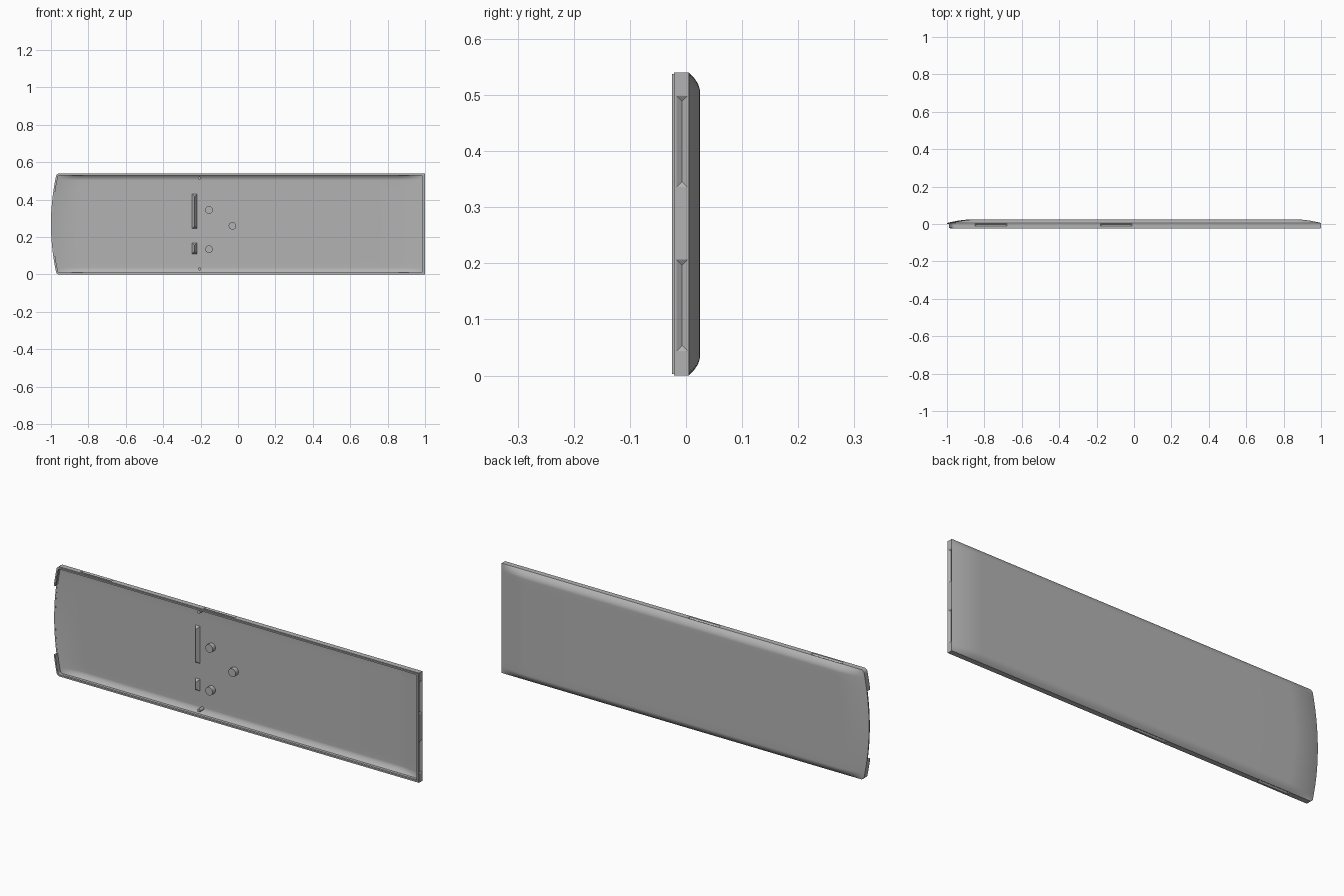
import bpy, bmesh
from mathutils import Vector, Matrix

cube = bpy.data.objects.get("Cube")
if cube:
    bpy.data.objects.remove(cube, do_unlink=True)

LENGTH, HEIGHT = 2.0, 0.54
MID = HEIGHT / 2
RIM, CROWN = 0.005, 0.02      # edge level and bulge of the back
WALL = 0.007

grey = bpy.data.materials.new("mid grey")
colour = (0.45, 0.45, 0.45, 1)
grey.diffuse_color = colour
grey.use_nodes = True
grey.node_tree.nodes["Principled BSDF"].inputs["Base Color"].default_value = colour


def make_object(name, bm):
    mesh = bpy.data.meshes.new(name)
    bm.to_mesh(mesh)
    bm.free()
    mesh.materials.append(grey)
    obj = bpy.data.objects.new(name, mesh)
    bpy.context.collection.objects.link(obj)
    return obj


def smooth(obj):
    bpy.ops.object.select_all(action='DESELECT')
    obj.select_set(True)
    bpy.context.view_layer.objects.active = obj
    bpy.ops.object.shade_smooth_by_angle(angle=0.5)


def box(name, low, high):
    low, high = Vector(low), Vector(high)
    bm = bmesh.new()
    bmesh.ops.create_cube(bm, size=1)
    for v in bm.verts:
        v.co = (low + high) / 2 + v.co * (high - low)
    return make_object(name, bm)


def hip(name, centre, along, out, length, width, depth, base=0.0):
    """Hipped-roof wedge: open base at centre, ridge at depth along out."""
    along, out = Vector(along), Vector(out)
    side = out.cross(along)
    bm = bmesh.new()
    rings = []
    for level in (-base, 0):
        rings.append([bm.verts.new(Vector(centre) + along * a * length / 2
                                   + side * s * width / 2 + out * level)
                      for a, s in ((-1, -1), (1, -1), (1, 1), (-1, 1))])
    run = length / 2 - width / 2
    r0, r1 = [bm.verts.new(Vector(centre) + along * a * run + out * depth) for a in (-1, 1)]
    low, top = rings
    bm.faces.new(low)
    for i in range(4):
        bm.faces.new((low[i], low[i - 1], top[i - 1], top[i]))
    for face in ((top[0], top[1], r1, r0), (top[1], top[2], r1),
                 (top[2], top[3], r0, r1), (top[3], top[0], r0)):
        bm.faces.new(face)
    bmesh.ops.recalc_face_normals(bm, faces=bm.faces)
    return make_object(name, bm)


def peg(name, x, z, radius, front, back):
    bm = bmesh.new()
    turn = Matrix.Rotation(1.5707963, 4, 'X')
    bmesh.ops.create_cone(bm, cap_ends=True, segments=32, radius1=radius, radius2=radius,
                          depth=back - front,
                          matrix=Matrix.Translation((x, (front + back) / 2, z)) @ turn)
    smooth(make_object(name, bm))


def samples(total, edge, steps, middle):
    """Parameters from 0 to 1, dense within the edge distance at both ends."""
    ends = [edge * i / steps for i in range(steps)]
    centre = [edge + (total - 2 * edge) * i / middle for i in range(middle + 1)]
    return [d / total for d in ends + centre + [total - d for d in reversed(ends)]]


def swell(distance, reach):
    t = min(1, max(0, distance) / reach)
    return 1 - (1 - t) ** 2


def left_edge(z):
    corner = max(0, 1 - min(z, HEIGHT - z) / 0.012)
    return -1 + 0.03 * ((z - MID) / MID) ** 2 + 0.01 * corner ** 2


# Crowned back skin with a bowed end
bm = bmesh.new()
grid = []
for s in samples(LENGTH, 0.15, 12, 8):
    row = []
    for t in samples(HEIGHT, 0.036, 10, 16):
        z = t * HEIGHT
        start = left_edge(z)
        x = start + (1 - start) * s
        y = RIM + CROWN * swell(min(x - start, 1 - x), 0.15) * swell(min(z, HEIGHT - z), 0.036)
        row.append(bm.verts.new((x, y, z)))
    grid.append(row)
for a, b in zip(grid, grid[1:]):
    for j in range(len(a) - 1):
        bm.faces.new((a[j], a[j + 1], b[j + 1], b[j]))

# Side walls with a small stepped lip
edges = [e for e in bm.edges if e.is_boundary]
for level, inset in ((-0.021, 0), (-0.021, 0.003), (-0.025, 0)):
    new = bmesh.ops.extrude_edge_only(bm, edges=edges)["geom"]
    for v in (g for g in new if isinstance(g, bmesh.types.BMVert)):
        v.co.y = level
        v.co.x *= 1 - inset
        v.co.z = MID + (v.co.z - MID) * (1 - inset / MID)
    edges = [g for g in new if isinstance(g, bmesh.types.BMEdge) and g.is_boundary]
bmesh.ops.recalc_face_normals(bm, faces=bm.faces)
bm.normal_update()
if max(bm.faces, key=lambda f: f.calc_center_median().y).normal.y < 0:
    bmesh.ops.reverse_faces(bm, faces=bm.faces)
shell = make_object("shell", bm)

solid = shell.modifiers.new("thickness", 'SOLIDIFY')
solid.thickness = WALL
solid.offset = -1
solid.use_even_offset = True

# Wedge slots in the long edges and the straight end, and the bowed end opening
cutters = [box("end_opening_cutter", (-1.1, -0.1, 0.1), (-0.965, -0.001, HEIGHT - 0.1))]
for x in (-0.765, -0.095):
    for z, direction in ((0, 1), (HEIGHT, -1)):
        cutters.append(hip("edge_slot_cutter", (x, -0.004, z), (1, 0, 0),
                           (0, 0, direction), 0.17, 0.016, 0.0065, 0.01))
for z in (0.125, 0.417):
    cutters.append(hip("end_slot_cutter", (1, -0.007, z), (0, 0, 1),
                       (-1, 0, 0), 0.163, 0.02, 0.0065, 0.01))
for cutter in cutters:
    cut = shell.modifiers.new("cut", 'BOOLEAN')
    cut.operation = 'DIFFERENCE'
    cut.solver = 'EXACT'
    cut.object = cutter
graph = bpy.context.evaluated_depsgraph_get()
baked = bpy.data.meshes.new_from_object(shell.evaluated_get(graph))
shell.modifiers.clear()
shell.data = baked
for cutter in cutters:
    bpy.data.objects.remove(cutter, do_unlink=True)
smooth(shell)

# Inner rib backing the straight end
box("end_rib", (0.985, -0.02, 0.006), (0.9935, 0.0, HEIGHT - 0.006))

# Round bosses and small locating pins
for x, z in ((-0.155, 0.345), (-0.155, 0.135), (-0.03, 0.26)):
    peg("boss", x, z, 0.02, -0.004, 0.02)
for z in (0.03, HEIGHT - 0.025):
    peg("locating_pin", -0.205, z, 0.008, -0.012, 0.02)

# Wedge ridges on the inner face
for z, length in ((0.338, 0.185), (0.14, 0.06)):
    hip("ridge", (-0.232, 0.019, z), (0, 0, 1), (0, -1, 0), length, 0.028, 0.02)
